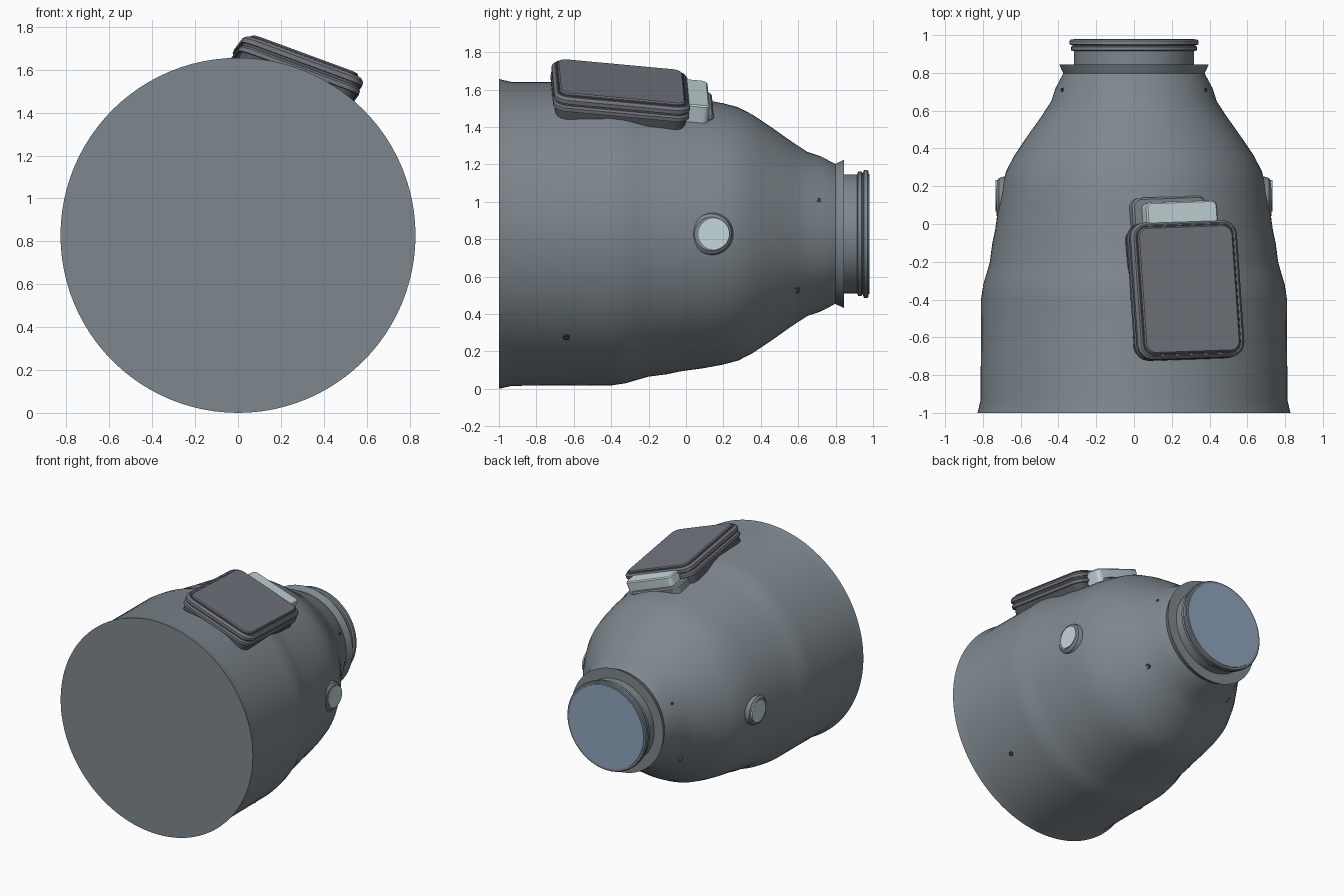
import bpy, bmesh, math
from mathutils import Vector, Matrix

if "Cube" in bpy.data.objects:
    bpy.data.objects.remove(bpy.data.objects["Cube"])

AXIS_Z = 0.828


def material(name, rgb):
    m = bpy.data.materials.new(name)
    m.use_nodes = True
    m.diffuse_color = (*rgb, 1)
    m.node_tree.nodes["Principled BSDF"].inputs["Base Color"].default_value = (*rgb, 1)
    return m


HULL = material("hull grey", (0.21, 0.245, 0.27))
PANEL = material("panel grey", (0.165, 0.18, 0.205))
SEAL = material("seal dark grey", (0.08, 0.09, 0.1))
GLASS = material("pale glass", (0.56, 0.68, 0.70))
BLUE = material("blue cover", (0.28, 0.38, 0.51))


def finish(bm, name, mat, matrix=None):
    bmesh.ops.recalc_face_normals(bm, faces=bm.faces)
    mesh = bpy.data.meshes.new(name)
    bm.to_mesh(mesh)
    bm.free()
    obj = bpy.data.objects.new(name, mesh)
    bpy.context.collection.objects.link(obj)
    mesh.materials.append(mat)
    if matrix:
        obj.matrix_world = matrix
    bpy.ops.object.select_all(action="DESELECT")
    obj.select_set(True)
    bpy.context.view_layer.objects.active = obj
    bpy.ops.object.shade_smooth_by_angle(angle=math.radians(28))
    return obj


def loft(rings, name, mat, matrix=None):
    """Skin closed rings of points and cap both ends."""
    bm = bmesh.new()
    loops = [[bm.verts.new(p) for p in ring] for ring in rings]
    for a, b in zip(loops, loops[1:]):
        for i in range(len(a)):
            j = (i + 1) % len(a)
            bm.faces.new((a[i], a[j], b[j], b[i]))
    bm.faces.new(loops[0])
    bm.faces.new(loops[-1])
    return finish(bm, name, mat, matrix)


def lathe(profile, name, mat, matrix, sides=96):
    """Turn (distance, radius) pairs around the local z axis."""
    turn = [math.tau * i / sides for i in range(sides)]
    rings = [[(r * math.cos(t), r * math.sin(t), d) for t in turn] for d, r in profile]
    return loft(rings, name, mat, matrix)


def aimed(origin, direction):
    rot = Vector(direction).to_track_quat("Z", "Y").to_matrix().to_4x4()
    return Matrix.Translation(origin) @ rot


def rounded_ring(w, l, r, z, cx=0, cy=0):
    pts = []
    for k, (sx, sy) in enumerate(((1, 1), (-1, 1), (-1, -1), (1, -1))):
        for i in range(7):
            a = math.pi / 2 * (k + i / 6)
            pts.append((cx + sx * (w / 2 - r) + r * math.cos(a),
                        cy + sy * (l / 2 - r) + r * math.sin(a), z))
    return pts


def slab(w, l, r, low, high, bevel, name, mat, matrix, cx=0, cy=0):
    rings = [rounded_ring(w, l, r, low, cx, cy),
             rounded_ring(w, l, r, high - bevel, cx, cy),
             rounded_ring(w - 2 * bevel, l - 2 * bevel, r - bevel, high, cx, cy)]
    return loft(rings, name, mat, matrix)


# Main pressure hull and flared collar
along = aimed((0, 0, AXIS_Z), (0, 1, 0))
lathe([(-1, 0.828), (-0.93, 0.812), (-0.4, 0.81), (-0.32, 0.798), (-0.26, 0.78),
       (-0.2, 0.763), (-0.1, 0.75), (-0.03, 0.735), (0.1, 0.717), (0.2, 0.698),
       (0.28, 0.677), (0.36, 0.635), (0.45, 0.575), (0.57, 0.49), (0.65, 0.438),
       (0.72, 0.415), (0.8, 0.373)], "hull", HULL, along)
lathe([(0.79, 0.37), (0.8, 0.375), (0.845, 0.396), (0.845, 0.31)],
      "collar", HULL, along)

# Neck, end flange and blue cover
lathe([(0.83, 0.318), (0.925, 0.318)], "neck", HULL, along)
lathe([(0.915, 0.318), (0.92, 0.333), (0.938, 0.333), (0.942, 0.325), (0.946, 0.325),
       (0.951, 0.342), (0.97, 0.342), (0.976, 0.336)], "end_flange", HULL, along)
lathe([(0.97, 0.322), (0.98, 0.32)], "end_cover", BLUE, along)

# Round side windows in shallow housings
for side, s in (("left", 1), ("right", -1)):
    lathe([(0, 0.13), (0.07, 0.108), (0.083, 0.09)], side + "_window_housing", HULL,
          aimed((s * 0.645, 0.135, AXIS_Z), (s, 0, 0)), 48)
    lathe([(0, 0.083), (0.096, 0.083)], side + "_window", GLASS,
          aimed((s * 0.638, 0.15, AXIS_Z), (s, 0, 0)), 48)

# Small vents on both flanks
for side, s in (("left", 1), ("right", -1)):
    for label, (y, z, r) in {"rear": (0.59, -0.3, 0.475), "front": (-0.64, -0.55, 0.81),
                             "upper": (0.71, 0.18, 0.417)}.items():
        x = math.sqrt(r * r - z * z)
        size = 0.01 if label == "upper" else 0.018
        lathe([(-0.02, size), (0.008, size), (0.008, size * 0.6), (0.002, size * 0.6)],
              f"{side}_{label}_vent", SEAL,
              aimed((s * x, y, AXIS_Z + z), (s * x, 0, z)), 16)

# Tilted hatch stack on the upper left
normal = Vector((0.34, 0.11, 0.934)).normalized()
v_axis = Vector((-0.035, 1, 0))
v_axis = (v_axis - normal * v_axis.dot(normal)).normalized()
u_axis = v_axis.cross(normal)
hatch = Matrix.Translation((0.292, -0.345, 1.642)) @ \
    Matrix((u_axis, v_axis, normal)).transposed().to_4x4()

slab(0.57, 0.70, 0.07, -0.15, -0.07, 0.004, "hatch_base", SEAL, hatch)
slab(0.60, 0.73, 0.08, -0.09, -0.058, 0.012, "hatch_lower_rim", PANEL, hatch)
slab(0.58, 0.71, 0.07, -0.06, -0.045, 0.002, "hatch_seal", SEAL, hatch)
slab(0.60, 0.73, 0.08, -0.047, -0.012, 0.014, "hatch_upper_rim", PANEL, hatch)
slab(0.55, 0.69, 0.06, -0.014, -0.009, 0.002, "hatch_groove", SEAL, hatch)
slab(0.535, 0.675, 0.055, -0.012, 0.003, 0.007, "hatch_panel", PANEL, hatch)

# Pale window block and its housing behind the hatch
slab(0.40, 0.20, 0.03, -0.12, -0.022, 0.008, "rear_window", GLASS, hatch, 0.0, 0.372)
slab(0.42, 0.22, 0.05, -0.17, -0.095, 0.01, "rear_window_housing", HULL, hatch, -0.04, 0.395)
